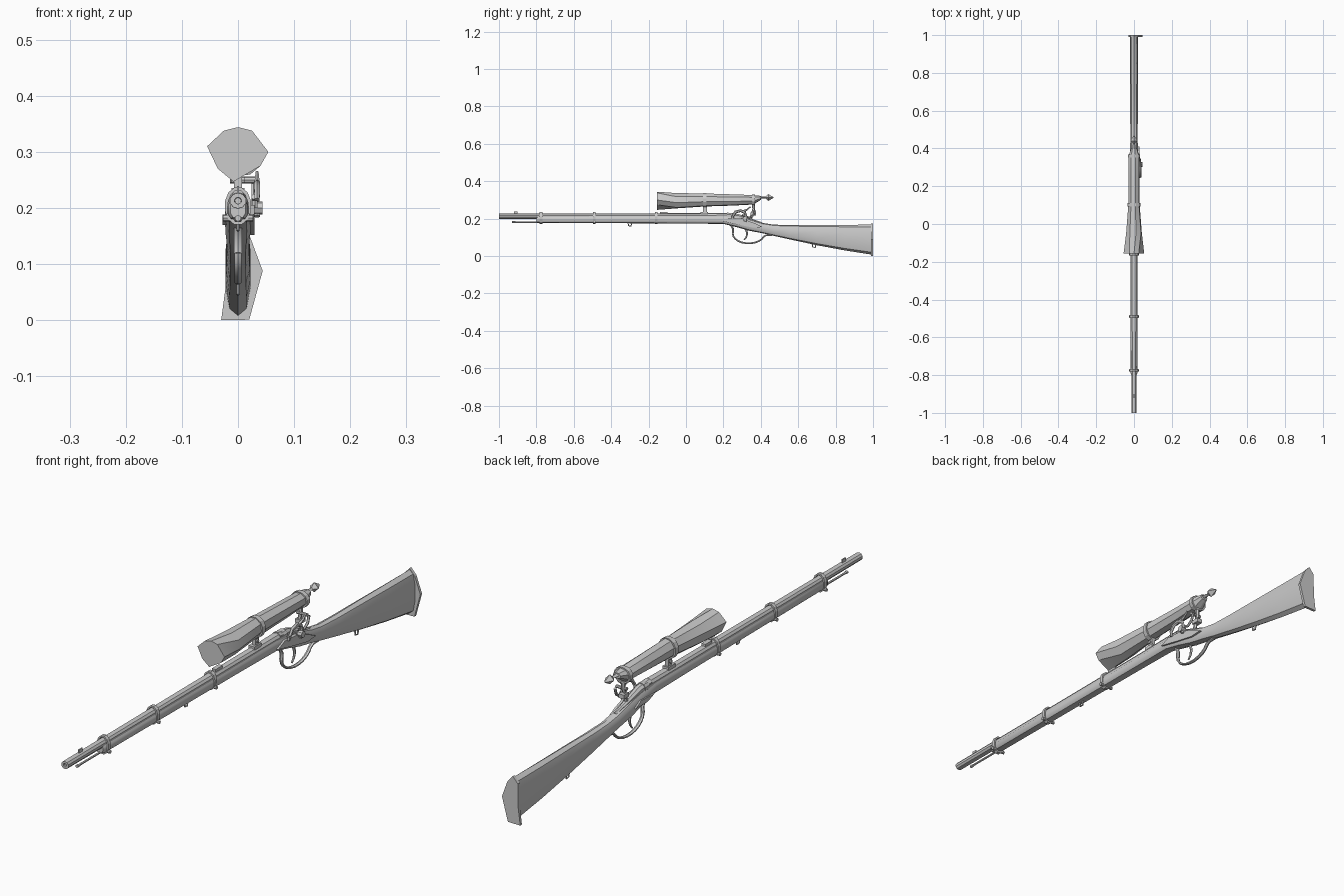
import bpy, bmesh, math
from mathutils import Vector

if "Cube" in bpy.data.objects:
    bpy.data.objects.remove(bpy.data.objects["Cube"])


def finish(name, bm, smooth=None):
    bmesh.ops.recalc_face_normals(bm, faces=bm.faces[:])
    me = bpy.data.meshes.new(name)
    bm.to_mesh(me)
    bm.free()
    ob = bpy.data.objects.new(name, me)
    bpy.context.collection.objects.link(ob)
    if smooth:
        bpy.ops.object.select_all(action='DESELECT')
        bpy.context.view_layer.objects.active = ob
        ob.select_set(True)
        bpy.ops.object.shade_smooth_by_angle(angle=math.radians(smooth))
    return ob


def skin(name, rings, caps=True, smooth=None, closed=False):
    """Bridge successive rings of points."""
    bm = bmesh.new()
    vs = [[bm.verts.new(p) for p in r] for r in rings]
    n = len(vs[0])
    pairs = list(zip(vs, vs[1:])) + ([(vs[-1], vs[0])] if closed else [])
    for a, b in pairs:
        for i in range(n):
            j = (i + 1) % n
            bm.faces.new((a[i], a[j], b[j], b[i]))
    if caps and not closed:
        bm.faces.new(vs[0])
        bm.faces.new(vs[-1])
    return finish(name, bm, smooth)


def oval(y, z0, z1, hw, n=10, power=1.0, x=0):
    """Cross-section across y, squared off when power < 1."""
    pts = []
    for i in range(n):
        a = 2 * math.pi * (i + .5) / n
        c, s = math.cos(a), math.sin(a)
        pts.append((x + hw * math.copysign(abs(c) ** power, c), y,
                    (z0 + z1) / 2 + (z1 - z0) / 2 * math.copysign(abs(s) ** power, s)))
    return pts


def loft(name, secs, n=10, power=1.0, smooth=40):
    return skin(name, [oval(*s, n=n, power=power) for s in secs], smooth=smooth)


def tube(name, pts, r, n=6, x=0.0, wide=1.0):
    """Bar following a path of (y, z) points in the plane at x."""
    P = [Vector((x, *p)) for p in pts]
    rings = []
    for i, p in enumerate(P):
        t = (P[min(i + 1, len(P) - 1)] - P[max(i - 1, 0)]).normalized()
        u = t.cross(Vector((1, 0, 0)))
        rr = r[i] if isinstance(r, (list, tuple)) else r
        rings.append([p + u * rr * math.cos(2 * math.pi * k / n)
                      + Vector((wide * rr, 0, 0)) * math.sin(2 * math.pi * k / n) for k in range(n)])
    return skin(name, rings, smooth=35)


def box(name, x, y, z):
    return skin(name, [[(x[0], yy, z[0]), (x[1], yy, z[0]), (x[1], yy, z[1]), (x[0], yy, z[1])] for yy in y])


def band(name, y0, y1, z0, z1, hw, t=.004, n=12):
    """Closed ring round the barrel direction."""
    o = [oval(y, z0, z1, hw, n) for y in (y0, y1)]
    i = [oval(y, z0 + t, z1 - t, hw - t, n) for y in (y1, y0)]
    return skin(name, o + i, closed=True)


def slab(name, outline, x0, x1):
    return skin(name, [[(x, y, z) for y, z in outline] for x in (x0, x1)])


def pin(name, x0, x1, y, z, r, n=8):
    ring = [(y + r * math.cos(2 * math.pi * k / n), z + r * math.sin(2 * math.pi * k / n)) for k in range(n)]
    return slab(name, ring, x0, x1)


# Barrel with a bored muzzle
bar = [oval(y, .213 - r, .213 + r, r * 1.05, 10) for y, r in ((-.94, .005), (-1, .006), (-1, .014), (-.8, .0145), (.1, .0165), (.26, .018))]
skin("barrel", bar, smooth=35)
box("front_sight", (-.002, .002), (-.92, -.9), (.222, .239))
box("rear_sight", (-.008, .008), (-.14, -.1), (.225, .236))

# Wooden stock: fore-end, lock area, wrist and butt in one loft
loft("stock", [(-.8, .181, .215, .014), (-.79, .178, .216, .019), (-.4, .176, .217, .02),
               (0, .174, .218, .021), (.2, .172, .22, .023), (.27, .155, .212, .024),
               (.34, .135, .198, .023), (.41, .122, .177, .021), (.47, .108, .168, .02),
               (.56, .088, .166, .021), (.7, .058, .167, .022), (.85, .03, .167, .023),
               (.992, .008, .168, .023)], n=10, power=.8, smooth=35)
loft("breech_tang", [(.22, .2, .234, .018), (.28, .195, .226, .016), (.35, .18, .201, .012), (.41, .165, .18, .006)], n=8)

# Angular butt plate
plate = [(-.02, .15), (0, .173), (.021, .15), (.044, .088), (.02, .001), (-.03, 0), (-.022, .06)]
skin("butt_plate", [[(x, y, z) for x, z in plate] for y in (.99, 1.0)])

# Ramrod and barrel bands
loft("ramrod", [(-.93, .176, .188, .006), (-.91, .178, .186, .004), (-.75, .178, .186, .004)], n=6)
for i, y in enumerate((-.775, -.49, -.16)):
    band(f"barrel_band_{i + 1}", y - .007, y + .007, .169, .238, .024, .006)
    pin(f"band_screw_{i + 1}", -.027, .027, y, .182, .006)

# Sling swivels
for i, (y, z) in enumerate(((-.3, .174), (.685, .06))):
    tube(f"sling_swivel_{i + 1}", [(y - .01, z + .004), (y - .007, z - .012), (y + .006, z - .014), (y + .01, z + .004)], .003)

# Trigger guard and trigger
guard = [(.2, .172), (.245, .15), (.25, .118)]
arc = [(.335 + .085 * math.cos(a), .12 - .052 * math.sin(a))
       for a in [math.pi * (1 - .9 * k / 10) for k in range(11)]]
tube("trigger_guard", arc + [(.43, .112), (.46, .112)], .0045, wide=1.6)
tube("trigger_guard_front", [(.24, .166), (.252, .145), (.25, .12)], .005, wide=1.6)
tube("trigger", [(.32, .145), (.327, .12), (.322, .1), (.31, .086)], [.006, .005, .004, .003])

# Lock plate, side plate, hammer and nipple
lock = [(.19, .188), (.23, .205), (.3, .2), (.37, .175), (.41, .155), (.36, .152), (.28, .168)]
slab("lock_plate", lock, .018, .029)
slab("side_plate", [(.22, .185), (.3, .188), (.33, .17), (.26, .17)], -.028, -.018)
pin("hammer_pivot", .025, .044, .315, .2, .012)
tube("hammer", [(.315, .185), (.322, .21), (.315, .232), (.292, .243), (.265, .236), (.25, .214)],
     [.008, .007, .007, .008, .008, .007], x=.034, wide=.75)
tube("hammer_spur", [(.3, .238), (.325, .247), (.345, .264)], [.006, .005, .003], x=.034)
tube("nipple", [(.25, .2), (.25, .213)], .006, x=.03)
tube("lock_lever", [(.3, .22), (.34, .205), (.362, .22), (.37, .245)], .005, x=.028)

# Telescopic sight: faceted flared objective tapering to the rear ring
front = [(-.055, .31), (-.025, .338), (0, .344), (.025, .338), (.054, .3), (.04, .275), (-.008, .247), (-.036, .27)]
rings = [[(x, -.155, z) for x, z in front]]
for y, cx, cz, rx, rz in ((-.05, 0, .296, .043, .042), (.1, 0, .3, .031, .036), (.25, 0, .3, .03, .031),
                          (.36, 0, .301, .03, .026), (.4, 0, .311, .016, .011)):
    rings.append([(cx + rx * math.cos(a), y, cz + rz * math.sin(a))
                  for a in [math.pi * (.92 - k / 4) for k in range(8)]])
skin("scope_tube", rings, smooth=25)
skin("scope_eyepiece", [[(r * math.cos(a), y, .313 + h * math.sin(a)) for a in [math.pi * k / 2 for k in range(4)]]
                        for y, r, h in ((.39, .012, .007), (.425, .006, .005), (.44, .018, .018), (.468, .003, .002))])
band("scope_ring_front", .092, .11, .26, .338, .036, .006)
band("scope_ring_rear", .352, .369, .271, .33, .034, .006)

# Scope mounts and adjuster
box("mount_post_front", (-.007, .007), (.09, .112), (.224, .266))
box("mount_base_front", (-.012, .012), (.078, .118), (.224, .236))
tube("mount_post_rear", [(.345, .192), (.352, .225), (.362, .25), (.36, .28)], [.008, .006, .007, .009])
box("mount_base_rear", (-.011, .011), (.345, .374), (.217, .232))
pin("mount_screw_front", -.012, .012, .1, .25, .006)
pin("mount_screw_rear", -.014, .03, .36, .25, .006)
